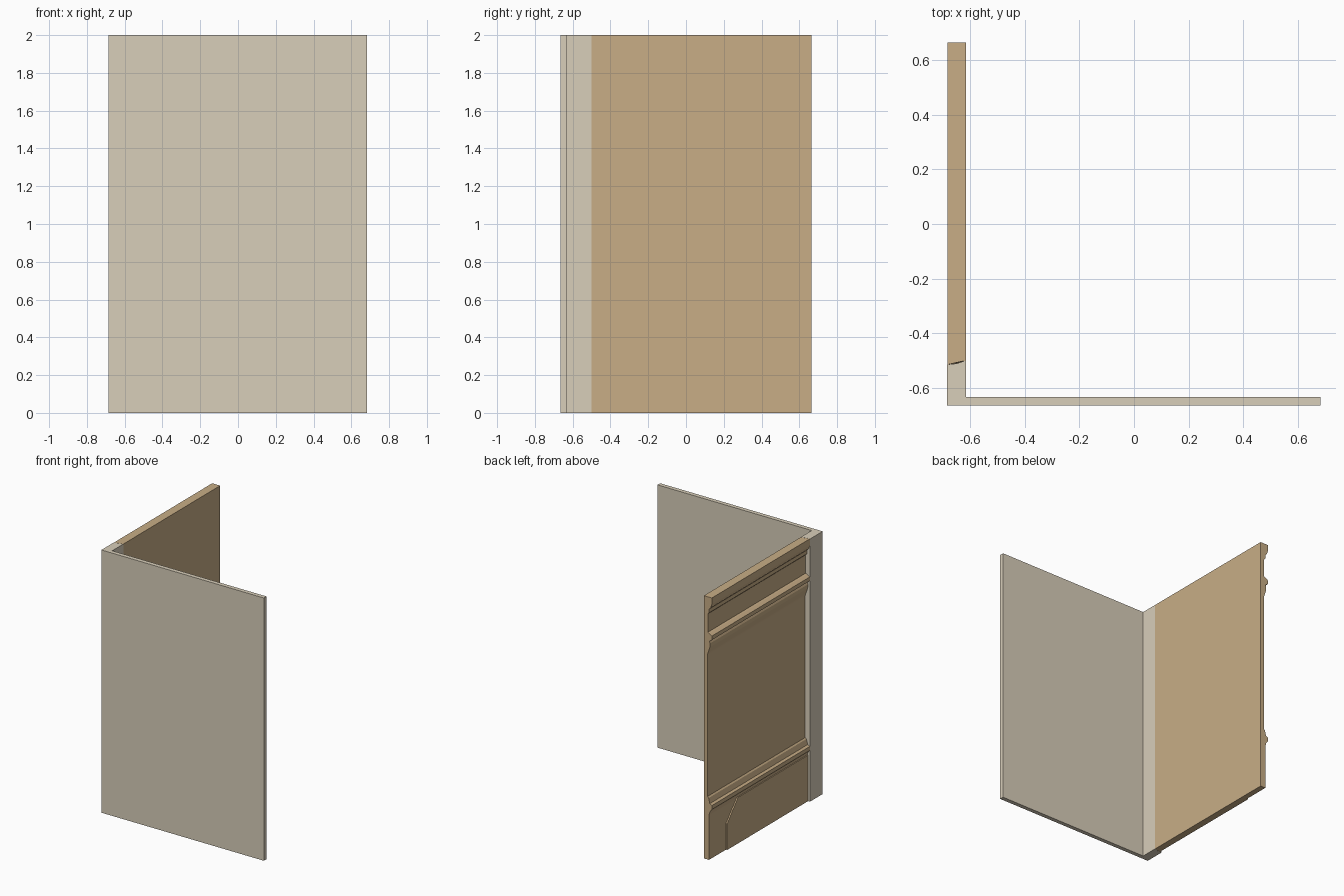
import bpy, bmesh

if "Cube" in bpy.data.objects:
    bpy.data.objects.remove(bpy.data.objects["Cube"])

def material(name, rgb):
    m = bpy.data.materials.new(name)
    m.diffuse_color = (*rgb, 1)
    m.use_nodes = True
    m.node_tree.nodes["Principled BSDF"].inputs["Base Color"].default_value = m.diffuse_color
    return m

plaster = material("plaster", (0.69, 0.62, 0.49))
wood = material("wood", (0.58, 0.42, 0.24))

def prism(name, start, end, mat):
    """Solid between two matching outlines."""
    bm = bmesh.new()
    a = [bm.verts.new(p) for p in start]
    b = [bm.verts.new(p) for p in end]
    bm.faces.new(a)
    bm.faces.new(b)
    n = len(a)
    for i in range(n):
        j = (i + 1) % n
        bm.faces.new((a[i], a[j], b[j], b[i]))
    bmesh.ops.recalc_face_normals(bm, faces=bm.faces)
    me = bpy.data.meshes.new(name)
    bm.to_mesh(me)
    bm.free()
    me.materials.append(mat)
    ob = bpy.data.objects.new(name, me)
    bpy.context.collection.objects.link(ob)
    return ob

# plain front wall with its corner post, one L-shaped plan
plan = [(-0.685, -0.665), (0.683, -0.665), (0.683, -0.633), (-0.616, -0.633),
        (-0.616, -0.5), (-0.65, -0.511), (-0.685, -0.515)]
prism("corner_wall", [(x, y, 0) for x, y in plan], [(x, y, 2) for x, y in plan], plaster)

# panelled wall: (depth, height) section with cornice, rail and skirting
INNER = -0.616
section = [(0, 0), (0, 2), (0.067, 2), (0.067, 1.95), (0.058, 1.925), (0.045, 1.91),
           (0.043, 1.88), (0.033, 1.87), (0.033, 1.73), (0.045, 1.725), (0.067, 1.71),
           (0.067, 1.68), (0.046, 1.665), (0.052, 1.65), (0.05, 1.62), (0.033, 1.57),
           (0.031, 1.56), (0.031, 0.48), (0.04, 0.47), (0.05, 0.43), (0.067, 0.42),
           (0.067, 0.39), (0.052, 0.37), (0.043, 0.34), (0.043, 0)]

def post_side(d):
    """Y of the post's side at a given depth."""
    return -0.5 - d * 0.011 / 0.034 if d < 0.034 else -0.511 - (d - 0.034) * 0.115

prism("panelled_wall", [(INNER - d, post_side(d), z) for d, z in section],
      [(INNER - d, 0.665, z) for d, z in section], wood)

# raised skirting plate with a sloping end
plate = [(-0.513, 0), (0.46, 0), (0.46, 0.2), (0.33, 0.35), (-0.513, 0.35)]
prism("skirting_plate", [(-0.65, y, z) for y, z in plate],
      [(-0.669, y, z) for y, z in plate], wood)
